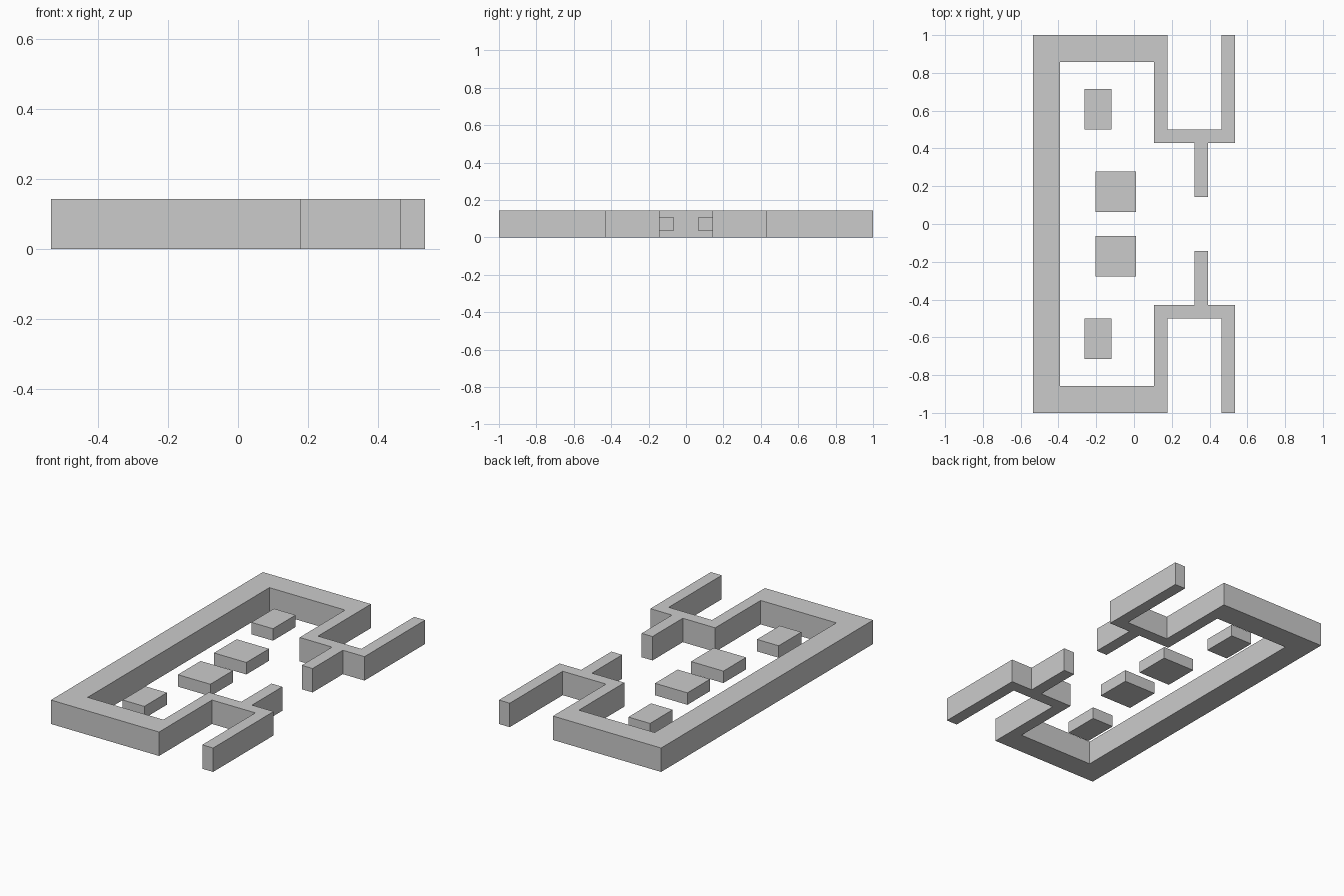
import bpy, bmesh

if "Cube" in bpy.data.objects:
    bpy.data.objects.remove(bpy.data.objects["Cube"])

U = 1 / 14          # module: wall thickness
H = 2 * U           # wall height

grey = bpy.data.materials.new("light_grey")
grey.diffuse_color = (0.6, 0.6, 0.6, 1)
grey.use_nodes = True
grey.node_tree.nodes["Principled BSDF"].inputs["Base Color"].default_value = grey.diffuse_color


def prism(name, outline, z0, z1):
    """Extrude an outline upwards and mirror it across y = 0."""
    bm = bmesh.new()
    base = bm.faces.new([bm.verts.new((x, y, z0)) for x, y in outline])
    top = bmesh.ops.extrude_face_region(bm, geom=[base])["geom"]
    bmesh.ops.translate(bm, vec=(0, 0, z1 - z0),
                        verts=[g for g in top if isinstance(g, bmesh.types.BMVert)])
    # open the end lying on the mirror plane so both halves weld cleanly
    seam = [f for f in bm.faces if all(abs(v.co.y) < 1e-6 for v in f.verts)]
    bmesh.ops.delete(bm, geom=seam, context='FACES_ONLY')
    bmesh.ops.recalc_face_normals(bm, faces=bm.faces)
    mesh = bpy.data.meshes.new(name)
    bm.to_mesh(mesh)
    bm.free()
    mesh.materials.append(grey)
    obj = bpy.data.objects.new(name, mesh)
    bpy.context.collection.objects.link(obj)
    mirror = obj.modifiers.new("mirror", 'MIRROR')
    mirror.use_axis = (False, True, False)
    return obj


def block(name, x0, x1, y0, y1):
    """Mirrored pair of floating blocks."""
    return prism(name, [(x0, y0), (x1, y0), (x1, y1), (x0, y1)], U / 2, 1.5 * U)


# Wall: thick back and end, thin stepped front with prongs (in modules)
wall = [(-7.5, 0), (-5.5, 0), (-5.5, 12), (1.5, 12), (1.5, 6), (4.5, 6),
        (4.5, 2), (5.5, 2), (5.5, 6), (7.5, 6), (7.5, 14), (6.5, 14),
        (6.5, 7), (2.5, 7), (2.5, 14), (-7.5, 14)]
prism("outer_wall", [(x * U, y * U) for x, y in wall], 0, H)

# Inner blocks
block("centre_blocks", -0.203, 0.011, 0.063, 0.277)
block("end_blocks", -0.262, -0.119, 0.5, 0.714)
